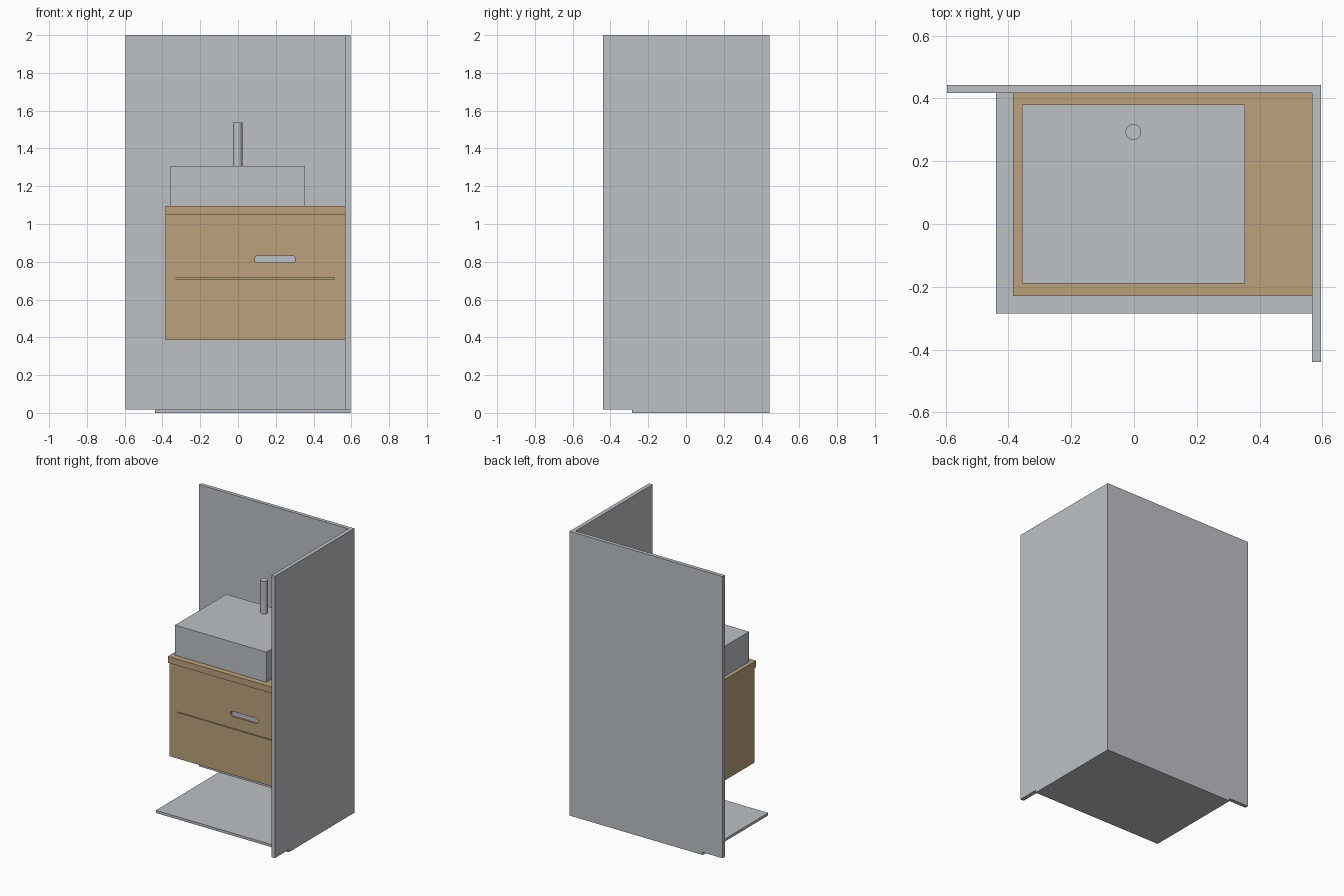
import bpy, bmesh, math

cube = bpy.data.objects.get("Cube")
if cube:
    bpy.data.objects.remove(cube, do_unlink=True)


def material(name, rgb):
    m = bpy.data.materials.new(name)
    m.use_nodes = True
    m.diffuse_color = (*rgb, 1)
    m.node_tree.nodes["Principled BSDF"].inputs["Base Color"].default_value = (*rgb, 1)
    return m


grey = material("light grey", (0.51, 0.535, 0.56))
wood = material("oak wood", (0.50, 0.36, 0.20))


def add_object(name, bm, mat):
    mesh = bpy.data.meshes.new(name)
    bm.to_mesh(mesh)
    bm.free()
    mesh.materials.append(mat)
    ob = bpy.data.objects.new(name, mesh)
    bpy.context.collection.objects.link(ob)
    return ob


def box(name, mat, x, y, z):
    """Box spanning the (low, high) pairs along each axis."""
    bm = bmesh.new()
    bmesh.ops.create_cube(bm, size=1)
    for v in bm.verts:
        v.co = [r[0] if c < 0 else r[1] for c, r in zip(v.co, (x, y, z))]
    return add_object(name, bm, mat)


# Floor slab and the two walls standing on it
RIGHT, BACK, FLOOR = 0.595, 0.443, 0.018
WALL_X, WALL_Y = 0.567, 0.417
box("floor", grey, (-0.44, RIGHT), (-0.285, BACK), (0, FLOOR))
box("back_wall", grey, (-RIGHT, WALL_X), (WALL_Y, BACK), (FLOOR, 2))
box("side_wall", grey, (WALL_X, RIGHT), (-0.44, BACK), (FLOOR, 2))

# Hung cabinet: body, front stiles and drawer fronts
LEFT, BOTTOM, TOP = -0.385, 0.385, 1.05
FRONT, BODY = -0.21, -0.19
box("cabinet_body", wood, (LEFT, WALL_X), (BODY, WALL_Y), (BOTTOM, TOP))
box("left_stile", wood, (LEFT, -0.327), (FRONT, BODY), (BOTTOM, TOP))
box("right_stile", wood, (0.51, WALL_X), (FRONT, BODY), (BOTTOM, TOP))
drawers = {}
for name, low, high in (("lower_front", BOTTOM, 0.708),
                        ("drawer_front", 0.713, 0.91),
                        ("upper_front", 0.91, TOP)):
    drawers[name] = box(name, wood, (-0.327, 0.51), (FRONT, BODY), (low, high))

# Rounded finger slot cut in the drawer, with a grey plate set inside
cutter = box("slot_cutter", wood, (0.09, 0.303), (FRONT - 0.05, BODY + 0.05), (0.795, 0.831))
bevel = cutter.modifiers.new("round_corners", "BEVEL")
bevel.width, bevel.segments, bevel.limit_method = 0.012, 4, "WEIGHT"
weights = cutter.data.attributes.new("bevel_weight_edge", "FLOAT", "EDGE")
for e in cutter.data.edges:
    a, b = (cutter.data.vertices[i].co for i in e.vertices)
    weights.data[e.index].value = float(abs(a.y - b.y) > 0.05)
cutter.hide_render = True
cutter.hide_set(True)
cutter.display_type = "WIRE"
cut = drawers["drawer_front"].modifiers.new("slot", "BOOLEAN")
cut.object, cut.operation, cut.solver = cutter, "DIFFERENCE", "EXACT"
box("handle_plate", grey, (0.08, 0.313), (BODY - 0.008, BODY), (0.785, 0.841))

# Worktop, basin and tap
box("worktop", wood, (LEFT, WALL_X), (-0.23, WALL_Y), (TOP, 1.095))
box("basin", grey, (-0.357, 0.354), (-0.19, 0.38), (1.095, 1.307))
bm = bmesh.new()
bmesh.ops.create_cone(bm, cap_ends=True, segments=32, radius1=0.025, radius2=0.025, depth=0.23)
tap = add_object("tap", bm, grey)
tap.location = (-0.002, 0.293, 1.307 + 0.115)
bpy.ops.object.select_all(action="DESELECT")
tap.select_set(True)
bpy.context.view_layer.objects.active = tap
bpy.ops.object.shade_smooth_by_angle(angle=math.radians(30))
